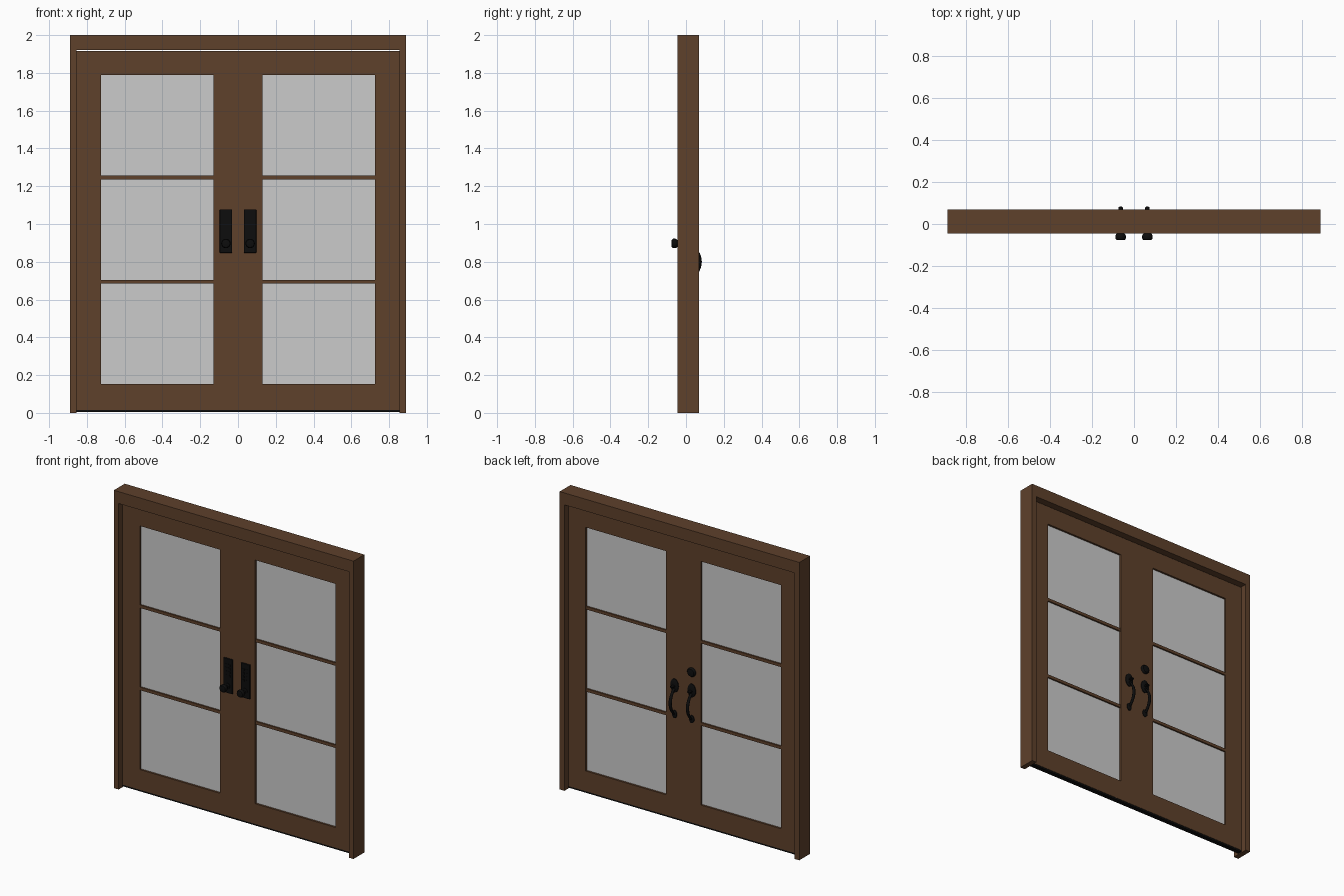
import bpy, bmesh, math
from mathutils import Matrix, Vector

if "Cube" in bpy.data.objects:
    bpy.data.objects.remove(bpy.data.objects["Cube"])


def mat(name, rgb):
    m = bpy.data.materials.new(name)
    m.diffuse_color = (*rgb, 1)
    m.use_nodes = True
    m.node_tree.nodes["Principled BSDF"].inputs["Base Color"].default_value = m.diffuse_color
    return m


WOOD = mat("brown wood", (0.112, 0.052, 0.024))
GLASS = mat("grey glass", (0.60, 0.60, 0.60))
BLACK = mat("black metal", (0.004, 0.004, 0.004))


def finish(name, bm, material, smooth=False):
    bmesh.ops.recalc_face_normals(bm, faces=bm.faces)
    me = bpy.data.meshes.new(name)
    bm.to_mesh(me)
    bm.free()
    me.materials.append(material)
    ob = bpy.data.objects.new(name, me)
    bpy.context.collection.objects.link(ob)
    if smooth:
        bpy.ops.object.select_all(action='DESELECT')
        ob.select_set(True)
        bpy.context.view_layer.objects.active = ob
        bpy.ops.object.shade_smooth_by_angle(angle=math.radians(40))
    return ob


def slab(name, faces, y0, y1, material):
    """Extrude flat x-z polygons from y0 to y1."""
    bm = bmesh.new()
    made = [bm.faces.new([bm.verts.new((x, y0, z)) for x, z in f]) for f in faces]
    bmesh.ops.remove_doubles(bm, verts=bm.verts, dist=1e-5)
    ext = bmesh.ops.extrude_face_region(bm, geom=bm.faces[:], use_keep_orig=True)
    verts = [g for g in ext['geom'] if isinstance(g, bmesh.types.BMVert)]
    bmesh.ops.translate(bm, verts=verts, vec=(0, y1 - y0, 0))
    return finish(name, bm, material)


def rect(x0, x1, z0, z1):
    return [(x0, z0), (x1, z0), (x1, z1), (x0, z1)]


def turned(name, x, z, profile, sx=1.0, sz=1.0, seg=24):
    """Revolve (radius, y) profile about the y axis, capped at both ends."""
    bm = bmesh.new()
    rings = []
    for r, y in profile:
        rings.append([bm.verts.new((x + sx * r * math.cos(2 * math.pi * i / seg), y,
                                    z + sz * r * math.sin(2 * math.pi * i / seg)))
                      for i in range(seg)])
    for a, b in zip(rings, rings[1:]):
        for i in range(seg):
            j = (i + 1) % seg
            bm.faces.new((a[i], a[j], b[j], b[i]))
    bm.faces.new(rings[0])
    bm.faces.new(rings[-1])
    return finish(name, bm, BLACK, True)


def grip(name, x, base):
    """Bowed pull handle, wider in the middle."""
    bm = bmesh.new()
    n, seg, rings = 20, 10, []
    for k in range(n + 1):
        t = k / n
        z = 0.885 - 0.17 * t
        y = base + 0.002 + 0.040 * math.sin(math.pi * t) ** 0.8
        r = 0.006 + 0.002 * math.sin(math.pi * t)
        dy = 0.040 * math.pi * math.cos(math.pi * t)
        tan = Vector((0, dy, -0.17)).normalized()
        nor = Vector((0, -tan.z, tan.y))
        rings.append([bm.verts.new(Vector((x, y, z))
                      + Vector((1.4 * r, 0, 0)) * math.cos(2 * math.pi * i / seg)
                      + nor * r * math.sin(2 * math.pi * i / seg)) for i in range(seg)])
    for a, b in zip(rings, rings[1:]):
        for i in range(seg):
            j = (i + 1) % seg
            bm.faces.new((a[i], a[j], b[j], b[i]))
    bm.faces.new(rings[0])
    bm.faces.new(rings[-1])
    return finish(name, bm, BLACK, True)


# Outer frame: two jambs and the head in one piece
slab("door_frame", [[(-0.89, 0), (-0.855, 0), (-0.855, 1.92), (0.855, 1.92),
                     (0.855, 0), (0.89, 0), (0.89, 2), (-0.89, 2)]], -0.046, 0.069, WOOD)

F, B = -0.004, 0.028            # door front and back faces
MID = (F + B) / 2

for side, s in (("left", -1), ("right", 1)):
    def span(a, b):
        return (a, b) if s > 0 else (-b, -a)

    # Door leaf: ring of stiles and rails around the glass opening
    o = rect(*span(0.0005, 0.855), 0.016, 1.915)
    i = rect(*span(0.13, 0.726), 0.152, 1.788)
    ring = [[o[k], o[(k + 1) % 4], i[(k + 1) % 4], i[k]] for k in range(4)]
    slab(side + "_door_leaf", ring, F, B, WOOD)

    # Glass, glazing bars and bottom sweep
    slab(side + "_glass", [rect(*span(0.125, 0.731), 0.147, 1.793)], MID - 0.003, MID + 0.003, GLASS)
    for k, z in enumerate((0.694, 1.246)):
        slab(f"{side}_glazing_bar_{k + 1}", [rect(*span(0.128, 0.728), z - 0.010, z + 0.010)],
             F + 0.003, B - 0.003, WOOD)
    slab(side + "_bottom_sweep", [rect(*span(0.0005, 0.855), 0.005, 0.016)], F + 0.002, B - 0.002, BLACK)

    # Front lock plate with raised border panel, knob and buttons
    x = s * 0.064
    plate = slab(side + "_lock_plate", [rect(x - 0.033, x + 0.033, 0.847, 1.077)], F - 0.013, F, BLACK)
    bev = plate.modifiers.new("soft_edge", 'BEVEL')
    bev.width, bev.segments = 0.003, 2
    for r in range(4):
        for c in (-1, 1):
            bx, bz = x + c * 0.012, 0.965 + r * 0.024
            slab(f"{side}_button_{r}_{'a' if c < 0 else 'b'}",
                 [rect(bx - 0.008, bx + 0.008, bz - 0.007, bz + 0.007)], F - 0.016, F - 0.012, BLACK)
    turned(side + "_front_knob", x, 0.897,
           [(0.018, F - 0.012), (0.018, F - 0.018), (0.010, F - 0.022), (0.010, F - 0.036),
            (0.021, F - 0.044), (0.025, F - 0.052), (0.025, F - 0.064), (0.021, F - 0.071),
            (0.012, F - 0.073)])

    # Back handle set: oval rose, bowed grip, thumb latch and foot plate
    turned(side + "_back_rose", x, 0.904,
           [(0.030, B), (0.030, B + 0.005), (0.024, B + 0.010)], 1.0, 1.5)
    grip(side + "_back_grip", x, B + 0.006)
    turned(side + "_grip_foot", x, 0.712,
           [(0.018, B), (0.018, B + 0.005), (0.012, B + 0.010)], 1.0, 1.45)
    slab(side + "_thumb_latch", [rect(x - 0.010, x + 0.010, 0.900, 0.908)], B + 0.005, B + 0.036, BLACK)

# Deadbolt on one leaf only
turned("deadbolt", -0.064, 1.028,
       [(0.030, B), (0.030, B + 0.008), (0.024, B + 0.016), (0.012, B + 0.018)])
